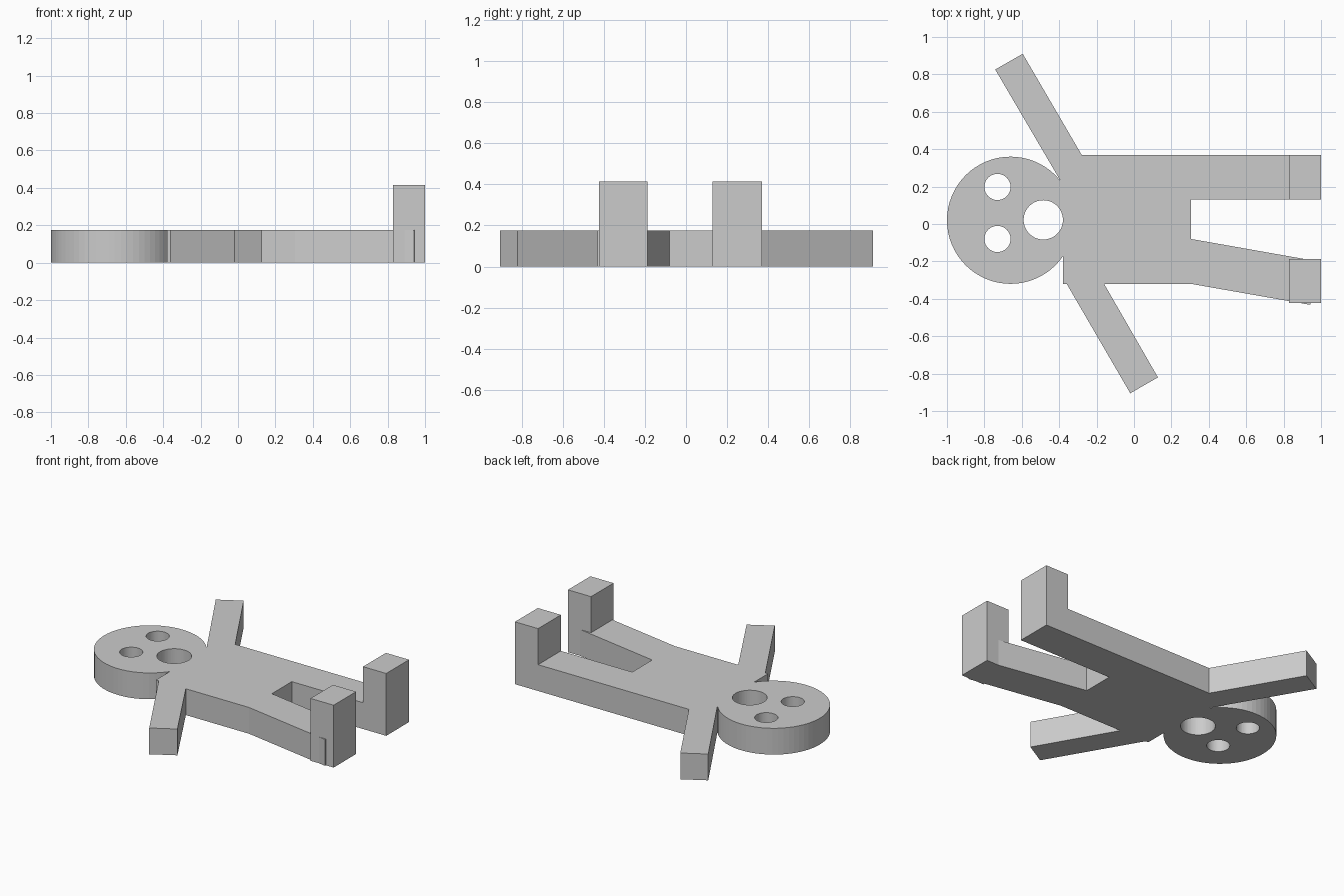
import bpy, bmesh, math

if "Cube" in bpy.data.objects:
    bpy.data.objects.remove(bpy.data.objects["Cube"], do_unlink=True)

THICK = 0.175
FOOT_HEIGHT = 0.415

grey = bpy.data.materials.new("plain grey")
grey.use_nodes = True
colour = (0.6, 0.6, 0.6, 1)
grey.diffuse_color = colour
grey.node_tree.nodes["Principled BSDF"].inputs["Base Color"].default_value = colour


def circle(x, y, r, sides=64):
    return [(x + r * math.cos(math.tau * i / sides),
             y + r * math.sin(math.tau * i / sides)) for i in range(sides)]


def rectangle(x0, x1, y0, y1):
    return [(x0, y0), (x1, y0), (x1, y1), (x0, y1)]


def plate(name, loops, height=THICK):
    """Extrude an outline, with optional hole loops, up from the ground."""
    curve = bpy.data.curves.new(name + "_outline", 'CURVE')
    curve.dimensions = '2D'
    curve.fill_mode = 'BOTH'
    curve.extrude = height / 2
    for loop in loops:
        spline = curve.splines.new('POLY')
        spline.points.add(len(loop) - 1)
        for point, (x, y) in zip(spline.points, loop):
            point.co = (x, y, 0, 1)
        spline.use_cyclic_u = True
    helper = bpy.data.objects.new(name + "_helper", curve)
    bpy.context.collection.objects.link(helper)
    bpy.context.view_layer.update()
    evaluated = helper.evaluated_get(bpy.context.evaluated_depsgraph_get())
    mesh = bpy.data.meshes.new_from_object(evaluated)
    bpy.data.objects.remove(helper, do_unlink=True)
    bpy.data.curves.remove(curve)

    # Weld caps to walls and stand the part on the ground
    bm = bmesh.new()
    bm.from_mesh(mesh)
    bmesh.ops.remove_doubles(bm, verts=bm.verts, dist=0.0001)
    bmesh.ops.translate(bm, verts=bm.verts, vec=(0, 0, height / 2))
    bmesh.ops.recalc_face_normals(bm, faces=bm.faces)
    for face in bm.faces:
        face.smooth = False
        face.material_index = 0
    bm.to_mesh(mesh)
    bm.free()
    mesh.name = name
    mesh.materials.clear()
    mesh.materials.append(grey)
    obj = bpy.data.objects.new(name, mesh)
    bpy.context.collection.objects.link(obj)
    return obj


# Head disc with two eye holes and a mouth hole
plate("head", [circle(-0.66, 0.02, 0.34),
               circle(-0.73, 0.198, 0.07),
               circle(-0.73, -0.08, 0.07),
               circle(-0.485, 0.022, 0.105)])

# Torso
plate("torso", [rectangle(-0.38, 0.305, -0.32, 0.37)])

# Arms, slanting the same way on both sides
plate("left_arm", [[(-0.742, 0.826), (-0.375, 0.2), (-0.28, 0.37), (-0.595, 0.91)]])
plate("right_arm", [[(-0.36, -0.32), (-0.02, -0.905), (0.128, -0.82), (-0.16, -0.32)]])

# Legs, one straight and one splayed
plate("left_leg", [rectangle(0.305, 0.9, 0.13, 0.37)])
plate("right_leg", [[(0.305, -0.32), (0.942, -0.432), (0.984, -0.2), (0.305, -0.08)]])

# Upright feet
plate("left_foot", [rectangle(0.83, 1.0, 0.13, 0.37)], FOOT_HEIGHT)
plate("right_foot", [rectangle(0.83, 1.0, -0.423, -0.187)], FOOT_HEIGHT)
